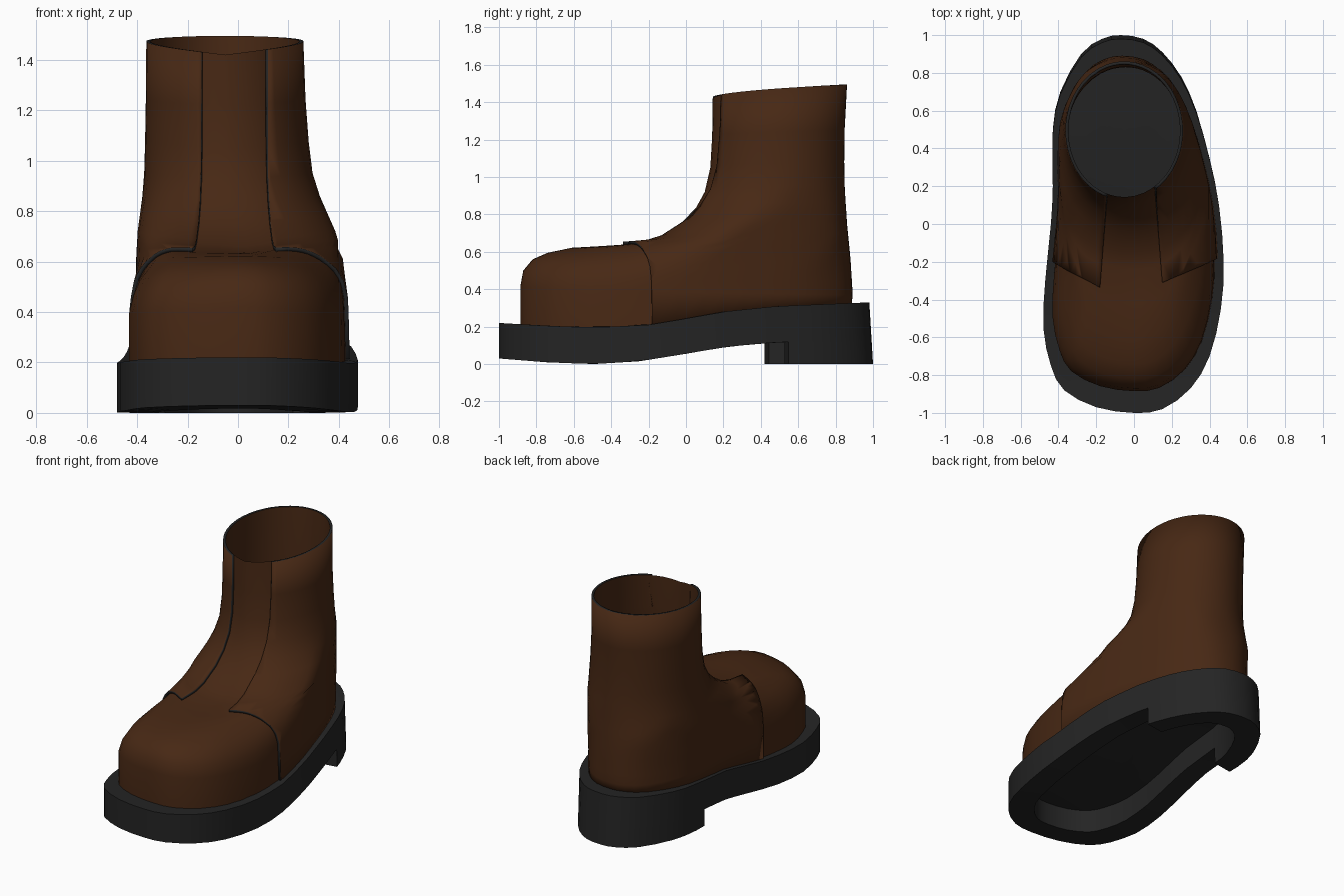
import bpy, bmesh, math
from mathutils import Vector

if "Cube" in bpy.data.objects:
    bpy.data.objects.remove(bpy.data.objects["Cube"])


def material(name, rgb):
    m = bpy.data.materials.new(name)
    m.diffuse_color = (*rgb, 1)
    m.use_nodes = True
    m.node_tree.nodes["Principled BSDF"].inputs["Base Color"].default_value = m.diffuse_color
    return m


LEATHER = material("brown_leather", (0.063, 0.021, 0.007))
RUBBER = material("dark_rubber", (0.018, 0.018, 0.018))

# Sole outline seen from above, counter-clockwise from the toe
OUTLINE = [(0, -1), (.15, -.98), (.30, -.87), (.40, -.70), (.46, -.45), (.475, -.20),
           (.45, .10), (.40, .35), (.33, .60), (.25, .78), (.15, .91), (.05, .98),
           (-.07, 1), (-.17, .98), (-.28, .90), (-.39, .70), (-.43, .50), (-.43, .20),
           (-.44, 0), (-.47, -.30), (-.48, -.55), (-.44, -.75), (-.37, -.88), (-.20, -.97)]


def refine(pts):
    # insert a smooth midpoint between neighbouring points
    out, n = [], len(pts)
    for i in range(n):
        a, b, c, d = (Vector(pts[(i + k) % n]) for k in (-1, 0, 1, 2))
        out += [b, (9 * (b + c) - a - d) / 16]
    return out


FOOT = refine(OUTLINE)
RIGHT_EDGE = [(p.y, p.x) for p in FOOT[:25]]
LEFT_EDGE = [(p.y, p.x) for p in (FOOT[24:] + FOOT[:1])[::-1]]


def interp(table, y):
    for (a, za), (b, zb) in zip(table, table[1:]):
        if y <= b and b > a:
            return za + (zb - za) * max(0, (y - a) / (b - a))
    return table[-1][1]


def sole_top(y):
    return interp([(-1, .22), (-.75, .205), (-.5, .195), (-.2, .21), (0, .243),
                   (.2, .28), (.5, .31), (1, .33)], y)


def sole_bottom(y):
    return interp([(-1, .03), (-.75, .01), (-.5, 0), (-.25, .015), (0, .055),
                   (.2, .09), (.4, .11), (.55, .12), (1, .12)], y)


def loft(rings, cap=False, loop=False):
    bm = bmesh.new()
    vs = [[bm.verts.new(p) for p in r] for r in rings]
    n = len(vs[0])
    pairs = list(zip(vs, vs[1:])) + ([(vs[-1], vs[0])] if loop else [])
    for lo, hi in pairs:
        for j in range(n):
            k = (j + 1) % n
            bm.faces.new((lo[j], lo[k], hi[k], hi[j]))
    if cap:
        bm.faces.new(vs[0][::-1])
        bm.faces.new(vs[-1])
    return bm


def finish(bm, name, mats, angle=35):
    me = bpy.data.meshes.new(name)
    bm.to_mesh(me)
    bm.free()
    ob = bpy.data.objects.new(name, me)
    bpy.context.collection.objects.link(ob)
    for m in mats:
        me.materials.append(m)
    bpy.ops.object.select_all(action='DESELECT')
    ob.select_set(True)
    bpy.context.view_layer.objects.active = ob
    bpy.ops.object.shade_smooth_by_angle(angle=math.radians(angle))
    return ob


def level(sx, sy, height):
    # scaled sole outline at a height given as a function of y
    ring = []
    for p in FOOT:
        z = height(p.y * sy)
        flare = 1 - .06 * z if p.y > 0 else 1
        ring.append((p.x * sx, p.y * sy * flare, z))
    return ring


# Sole: outer wall, rim underneath and a recess inside it
def ceiling(y):
    return sole_top(y) - .04


finish(loft([level(.08, .1, ceiling), level(.4, .5, ceiling), level(.68, .84, ceiling),
             level(.68, .84, sole_bottom), level(1, 1, sole_bottom), level(1, 1, sole_top),
             level(.8, .8, sole_top), level(.4, .5, sole_top), level(.08, .1, sole_top)],
            cap=True), "sole", [RUBBER])


# Heel: horseshoe rim cut off with a slanted front
def ground(y):
    return 0


heel = loft([level(.68, .84, sole_bottom), level(.68, .84, ground),
             level(1, 1, ground), level(1, 1, sole_bottom)], loop=True)
bmesh.ops.bisect_plane(heel, geom=heel.verts[:] + heel.edges[:] + heel.faces[:],
                       plane_co=(-.43, .42, 0), plane_no=(-.13, .79, 0), clear_inner=True)
bmesh.ops.holes_fill(heel, edges=[e for e in heel.edges if e.is_boundary], sides=0)
bmesh.ops.recalc_face_normals(heel, faces=heel.faces[:])
finish(heel, "heel", [RUBBER])

# Upper: contour rings as front z, back z, front y, back y, toe width, roundness
RINGS = [(.42, .37, -.885, .875, 1, 0), (.50, .43, -.87, .872, .95, 0),
         (.56, .49, -.82, .868, .88, 0), (.595, .54, -.74, .865, .79, 0),
         (.622, .60, -.61, .86, .70, 0), (.632, .65, -.42, .855, .71, .05),
         (.637, .70, -.24, .85, .80, .25), (.66, .75, -.15, .845, .88, .45),
         (.74, .80, -.03, .842, .95, .7), (.82, .87, .045, .837, 1, .9),
         (.92, .96, .10, .832, 1, 1), (1.05, 1.08, .13, .83, 1, 1),
         (1.22, 1.25, .14, .832, 1, 1), (1.42, 1.495, .143, .845, 1, 1)]


def contour(zf, zb, yf, yb, width, roundness):
    ring = []
    for i, p in enumerate(FOOT):
        v = min(1, max(0, (p.y + 1) / 2))
        s = min(1, max(0, (v - .1) / .5))
        s = s * s * (3 - 2 * s)
        x = p.x * .90 * (width + (1 - width) * s)
        y = yf + (yb - yf) * v
        z = zf + (zb - zf) * v ** .5
        # shaft oval, narrowing upwards and leaning to the inner side
        fade = math.exp(-(z - .6) / .28)
        right, left = .237 + .15 * fade, -.346 - .035 * fade
        side = math.sqrt(max(0, 1 - (2 * v - 1) ** 2)) * (1 if i <= 24 else -1)
        oval = (right + left) / 2 + (right - left) / 2 * side
        x += (oval - x) * roundness
        # never bulge out over the foot outline
        x = min(x, .89 * interp(RIGHT_EDGE, y / .885))
        x = max(x, .90 * interp(LEFT_EDGE, y / .885))
        ring.append((x, y, z))
    return ring


def upper():
    base = level(.90, .885, lambda y: sole_top(y) - .02)
    return loft([base] + [contour(*r) for r in RINGS])


finish(upper(), "toe_and_tongue", [LEATHER], 50)

# Quarters: raised outer panel with cut-outs for the toe and the tongue
bm = upper()
for co, no in (((.15, -.31, 0), (.13, -.28, 0)), ((-.19, -.33, 0), (-.13, -.23, 0))):
    bmesh.ops.bisect_plane(bm, geom=bm.verts[:] + bm.edges[:] + bm.faces[:],
                           plane_co=co, plane_no=no, clear_outer=True)
SEAMS = (((-.18, -.33, 0), (-.49, .04, 0)), ((.15, -.31, 0), (.49, .04, 0)))
for co, no in SEAMS:
    front = [f for f in bm.faces if f.calc_center_median().y < .4]
    parts = set(front) | {e for f in front for e in f.edges} | {v for f in front for v in f.verts}
    bmesh.ops.bisect_plane(bm, geom=list(parts), plane_co=co, plane_no=no)
tongue = []
for f in bm.faces:
    c = f.calc_center_median()
    if c.y < .4 and c.z > .5 and all((c - Vector(co)).dot(Vector(no)) < 0 for co, no in SEAMS):
        tongue.append(f)
bmesh.ops.delete(bm, geom=tongue, context='FACES')
quarters = finish(bm, "quarters", [LEATHER, RUBBER], 50)
mod = quarters.modifiers.new("thickness", 'SOLIDIFY')
mod.thickness = .016
mod.offset = 1
mod.material_offset_rim = 1
